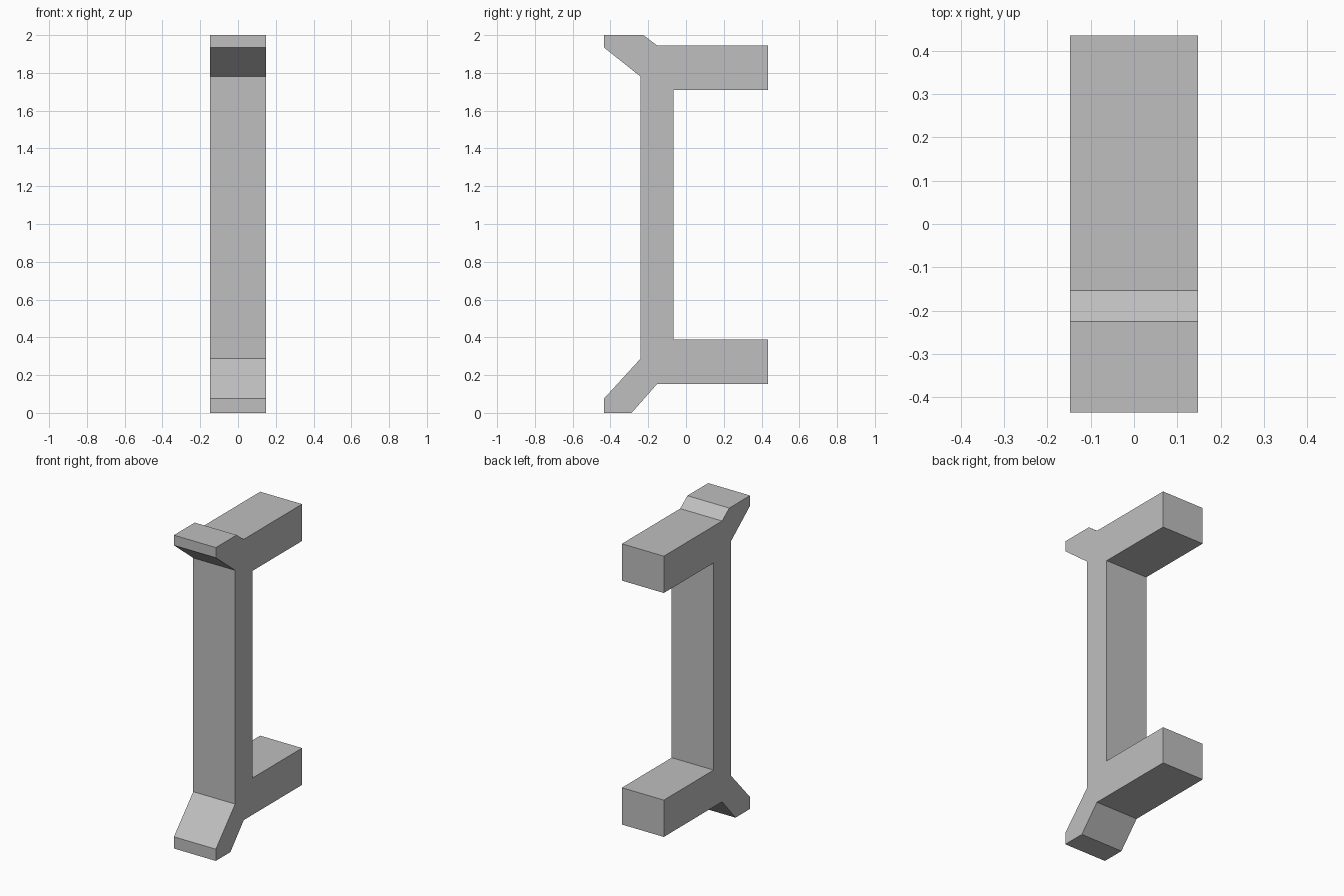
import bpy
import bmesh

cube = bpy.data.objects.get("Cube")
if cube:
    bpy.data.objects.remove(cube, do_unlink=True)

HALF_WIDTH = 0.148
FRONT, BACK = -0.435, 0.435
POST_FRONT, POST_BACK = -0.24, -0.067
KNEE = -0.153

# Plain grey material
grey = bpy.data.materials.new("plain_grey")
grey.use_nodes = True
colour = (0.52, 0.52, 0.52, 1)
grey.diffuse_color = colour
grey.node_tree.nodes["Principled BSDF"].inputs["Base Color"].default_value = colour

# Side profile as (y, z): upper lip and arm, post, lower arm and foot
upper = [(POST_FRONT, 1.78), (FRONT, 1.935), (FRONT, 2), (-0.225, 2),
         (KNEE, 1.945), (BACK, 1.945), (BACK, 1.71), (POST_BACK, 1.71)]
lower = [(POST_BACK, 0.388), (BACK, 0.388), (BACK, 0.153), (KNEE, 0.153),
         (-0.288, 0), (FRONT, 0), (FRONT, 0.075), (POST_FRONT, 0.288)]

# Extrude the profile across the width
bm = bmesh.new()
side = bm.faces.new([bm.verts.new((-HALF_WIDTH, y, z)) for y, z in upper + lower])
result = bmesh.ops.extrude_face_region(bm, geom=[side], use_keep_orig=True)
moved = [v for v in result["geom"] if isinstance(v, bmesh.types.BMVert)]
bmesh.ops.translate(bm, verts=moved, vec=(2 * HALF_WIDTH, 0, 0))
bmesh.ops.recalc_face_normals(bm, faces=bm.faces)

mesh = bpy.data.meshes.new("bracket")
bm.to_mesh(mesh)
bm.free()
mesh.materials.append(grey)
bpy.context.collection.objects.link(bpy.data.objects.new("bracket", mesh))
